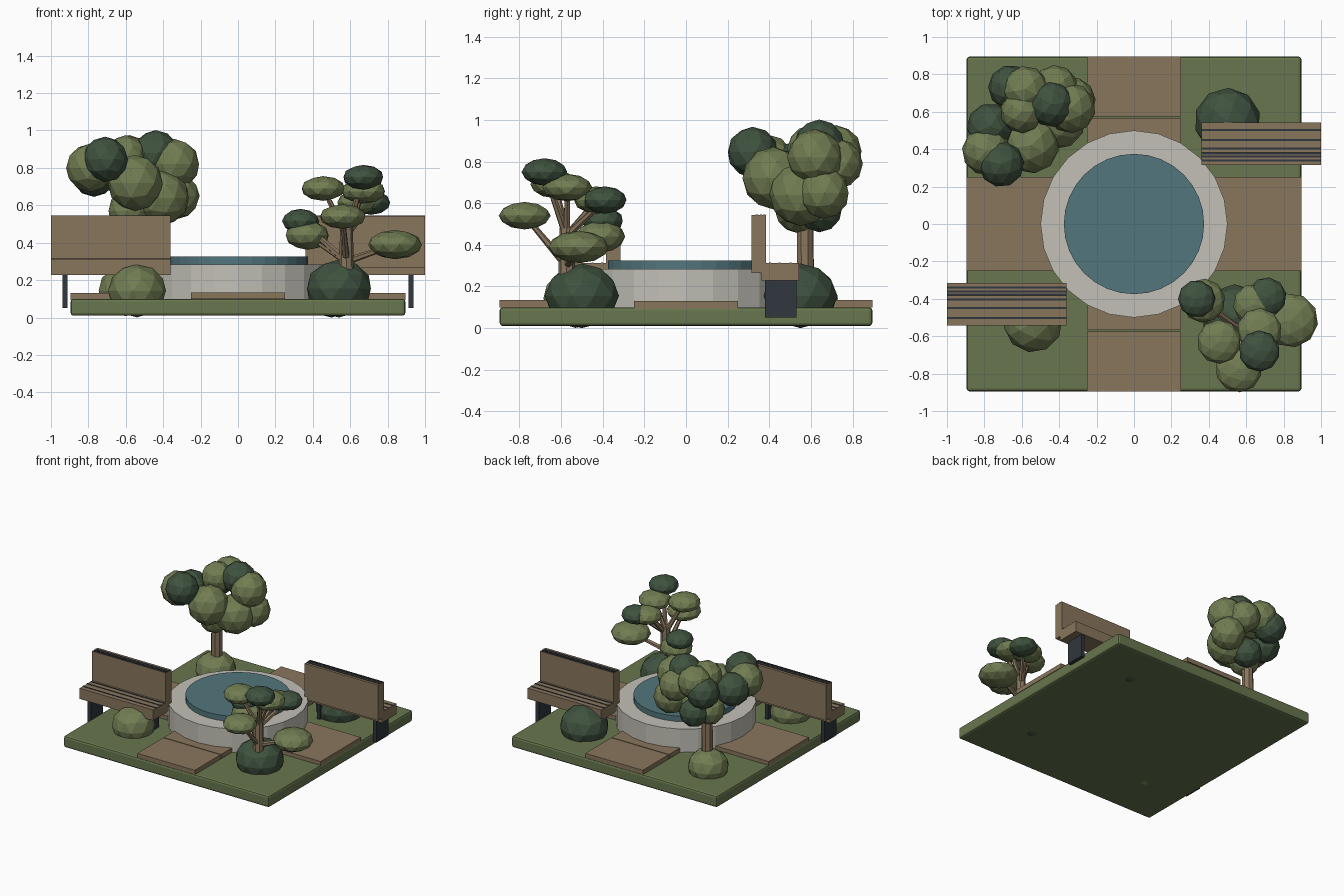
import bpy, math
from mathutils import Vector

if "Cube" in bpy.data.objects:
    bpy.data.objects.remove(bpy.data.objects["Cube"])


def mat(name, r, g, b):
    m = bpy.data.materials.new(name)
    m.diffuse_color = (r, g, b, 1)
    m.use_nodes = True
    m.node_tree.nodes["Principled BSDF"].inputs["Base Color"].default_value = m.diffuse_color
    return m


GRASS = mat("grass green", .135, .18, .075)
LEAF = mat("leaf green", .165, .205, .085)
DARK = mat("dark leaf green", .05, .085, .05)
WOOD = mat("wood brown", .25, .18, .11)
STONE = mat("pale stone", .54, .53, .47)
WATER = mat("water blue", .085, .18, .205)
METAL = mat("dark metal", .03, .038, .047)


def finish(name, m):
    o = bpy.context.object
    o.name = name
    o.data.materials.append(m)
    return o


def box(name, m, x0, x1, y0, y1, z0, z1, bevel=0):
    bpy.ops.mesh.primitive_cube_add(size=1, location=((x0+x1)/2, (y0+y1)/2, (z0+z1)/2))
    o = finish(name, m)
    o.scale = (abs(x1-x0), abs(y1-y0), z1-z0)
    bpy.ops.object.transform_apply(location=False, rotation=False, scale=True)
    if bevel:
        b = o.modifiers.new("bevel", 'BEVEL')
        b.width, b.segments = bevel, 2
    return o


def cylinder(name, m, r, z0, z1, sides):
    bpy.ops.mesh.primitive_cylinder_add(vertices=sides, radius=r, depth=z1-z0, location=(0, 0, (z0+z1)/2))
    return finish(name, m)


def limb(name, a, b, r0, r1, sides=8):
    a, b = Vector(a), Vector(b)
    bpy.ops.mesh.primitive_cone_add(vertices=sides, radius1=r0, radius2=r1, depth=(b-a).length,
                                    location=(a+b)/2, rotation=(b-a).to_track_quat('Z', 'Y').to_euler())
    return finish(name, WOOD)


def blob(name, m, x, y, z, r, rz):
    bpy.ops.mesh.primitive_ico_sphere_add(subdivisions=2, radius=1, location=(x, y, z),
                                          rotation=(0, 0, 7*x+5*y))
    o = finish(name, m)
    o.scale = (r, r, rz)
    return o


# lawn and crossing paths
box("lawn", GRASS, -.895, .895, -.895, .895, .01, .1, .015)
box("cross_path", WOOD, -.895, .895, -.25, .25, .095, .13)
for s in (-1, 1):
    box("path_outer", WOOD, -.25, .25, s*.575, s*.895, .1, .135)
    box("path_inner", WOOD, -.25, .25, s*.24, s*.568, .1, .135)

# fountain
cylinder("basin", STONE, .5, .09, .283, 24)
cylinder("water", WATER, .375, .28, .325, 32)

# two benches facing away from the fountain
for s in (-1, 1):
    x0, x1 = s*.36, s*1.0
    box("bench_seat", WOOD, x0, x1, s*.362, s*.542, .228, .312)
    box("bench_back", WOOD, x0, x1, s*.315, s*.385, .264, .543)
    for y in (.502, .449, .404):
        box("seat_gap", METAL, x0, x1, s*(y-.005), s*(y+.005), .305, .315)
    for y in (.377, .361, .34):
        box("back_gap", METAL, x0, x1, s*(y-.005), s*(y+.005), .538, .546)
    for x in (.435, .925):
        box("bench_leg", METAL, s*x-.014, s*x+.014, s*.38, s*.53, .05, .23)

# bushes
for m, x, y, r, rz in ((LEAF, -.54, -.53, .157, .142), (LEAF, -.6, .58, .15, .135),
                       (DARK, .54, -.5, .178, .155), (DARK, .5, .55, .178, .155)):
    blob("bush", m, x, y, .143 if m == LEAF else .155, r, rz)

# round tree, back left
limb("round_tree_trunk", (-.59, .575, .09), (-.58, .57, .68), .045, .04)
for m, x, y, z, r in (
        (LEAF, -.55, .42, .72, .15), (LEAF, -.41, .55, .64, .15), (LEAF, -.34, .62, .82, .135),
        (DARK, -.44, .64, .88, .122), (DARK, -.71, .32, .845, .122), (LEAF, -.79, .39, .80, .13),
        (DARK, -.77, .52, .77, .125), (DARK, -.66, .73, .79, .12), (LEAF, -.58, .72, .85, .125),
        (LEAF, -.42, .73, .79, .12), (LEAF, -.6, .6, .86, .115), (LEAF, -.58, .54, .57, .115),
        (DARK, -.52, .64, .57, .11), (LEAF, -.33, .66, .65, .125)):
    blob("round_tree_leaves", m, x, y, z, r, r)

# layered tree, front right, with a branch to each leaf pad
limb("layered_tree_trunk", (.58, -.573, .09), (.58, -.573, .48), .045, .034)
for m, x, y, z, r in (
        (DARK, .67, -.68, .75, .11), (LEAF, .455, -.63, .69, .118), (LEAF, .56, -.775, .54, .125),
        (LEAF, .37, -.41, .44, .118), (LEAF, .84, -.515, .39, .145), (DARK, .335, -.4, .515, .1),
        (DARK, .71, -.39, .615, .105), (LEAF, .64, -.43, .615, .11), (LEAF, .67, -.57, .675, .12)):
    limb("branch", (.58, -.573, .3 if z < .6 else .44), (x, y, z), .02, .012, 6)
    blob("leaf_pad", m, x, y, z, r, .066 if z > .45 else .078)
